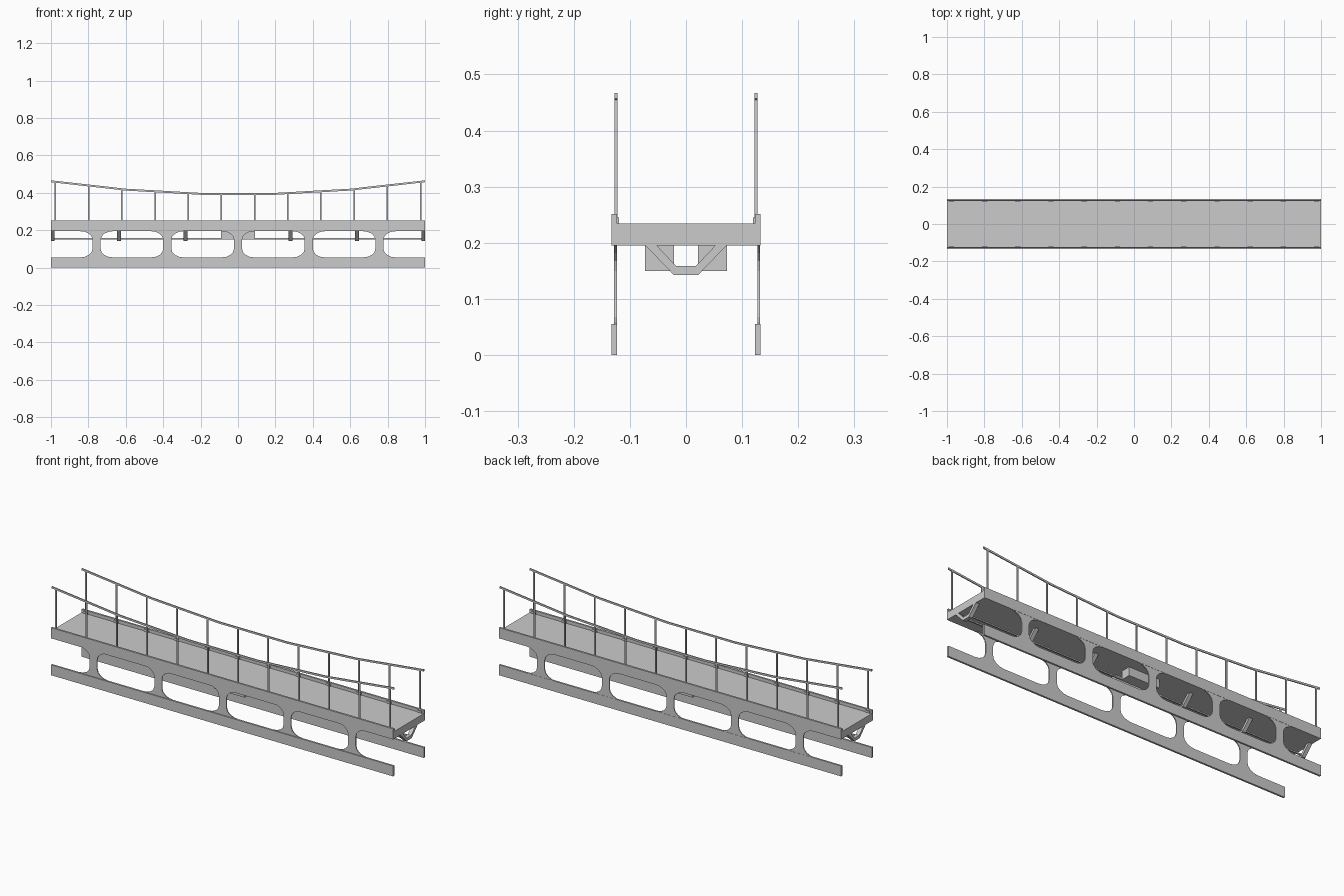
import bpy, bmesh, math

if "Cube" in bpy.data.objects:
    bpy.data.objects.remove(bpy.data.objects["Cube"])


def prism(name, outline, axis, a, b):
    """Extrude an outline from a to b: axis 'y' takes (x, z) points, 'x' takes (y, z)."""
    bm = bmesh.new()

    def place(p, t):
        return (p[0], t, p[1]) if axis == 'y' else (t, p[0], p[1])

    lo = [bm.verts.new(place(p, a)) for p in outline]
    hi = [bm.verts.new(place(p, b)) for p in outline]
    n = len(outline)
    bm.faces.new(lo)
    bm.faces.new(hi[::-1])
    for i in range(n):
        j = (i + 1) % n
        bm.faces.new((lo[j], lo[i], hi[i], hi[j]))
    bmesh.ops.recalc_face_normals(bm, faces=bm.faces)
    mesh = bpy.data.meshes.new(name)
    bm.to_mesh(mesh)
    bm.free()
    ob = bpy.data.objects.new(name, mesh)
    bpy.context.collection.objects.link(ob)
    return ob


def box(name, x0, x1, y0, y1, z0, z1):
    return prism(name, [(x0, z0), (x1, z0), (x1, z1), (x0, z1)], 'y', y0, y1)


# Handrail height: straight segments following a shallow sag
RAIL_X = [-1, -0.6, -0.2, 0.2, 0.6, 1]


def rail_z(x):
    for a, b in zip(RAIL_X, RAIL_X[1:]):
        if a <= x <= b:
            za, zb = (0.397 + 0.07 * v * v for v in (a, b))
            return za + (zb - za) * (x - a) / (b - a)


# Flared web pillar outline, with concave corners
def pillar(cx):
    half, rx, rz, z0, z1 = 0.022, 0.065, 0.045, 0.055, 0.195
    side = []
    for i in range(5):
        t = math.pi / 2 * i / 4
        side.append((half + rx - rx * math.sin(t), z0 + rz - rz * math.cos(t)))
    side += [(x, z0 + z1 - z) for x, z in reversed(side)]
    return [(cx + x, z) for x, z in side] + [(cx - x, z) for x, z in reversed(side)]


# Deck
box("deck", -1, 1, -0.123, 0.123, 0.195, 0.234)

post_x = [-0.976 + i * 1.952 / 11 for i in range(12)]
for s, side in ((-1, "front"), (1, "back")):
    # Side beams
    y0, y1 = sorted((s * 0.123, s * 0.133))
    box(side + "_upper_beam", -1, 1, y0, y1, 0.195, 0.251)
    box(side + "_lower_beam", -1, 1, y0, y1, 0.0, 0.055)

    # Web pillars between the beams
    w0 = -0.128 if s < 0 else 0.127
    for i in range(5):
        prism(side + "_web_pillar", pillar((i - 2) * 0.378), 'y', w0, w0 + 0.005)

    # Handrail, posts and post feet
    p0, p1 = sorted((s * 0.1225, s * 0.1275))
    top = [(x, rail_z(x)) for x in RAIL_X]
    prism(side + "_handrail",
          [(x, z - 0.010) for x, z in top] + [(x, z) for x, z in reversed(top)], 'y', p0, p1)
    f0, f1 = sorted((s * 0.119, s * 0.1235))
    for x in post_x:
        box(side + "_post", x - 0.004, x + 0.004, p0, p1, 0.24, rail_z(x) - 0.005)
        box(side + "_post_foot", x - 0.014, x + 0.014, f0, f1, 0.233, 0.245)

    # Ballast boxes under mid span
    b0, b1 = sorted((s * 0.021, s * 0.073))
    box(side + "_under_box", -0.09, 0.09, b0, b1, 0.15, 0.196)

    # Thin bars tying the under frames together
    t0, t1 = sorted((s * 0.013, s * 0.020))
    box(side + "_tie_bar", -1, 1, t0, t1, 0.151, 0.158)

# Trapezoid frames under the deck
frame = [(-0.073, 0.196), (-0.022, 0.143), (0.022, 0.143), (0.073, 0.196),
         (0.053, 0.196), (0.018, 0.159), (-0.018, 0.159), (-0.053, 0.196)]
for x in (-0.99, -0.636, -0.281, 0.281, 0.636, 0.99):
    prism("under_frame", frame, 'x', x - 0.01, x + 0.01)
